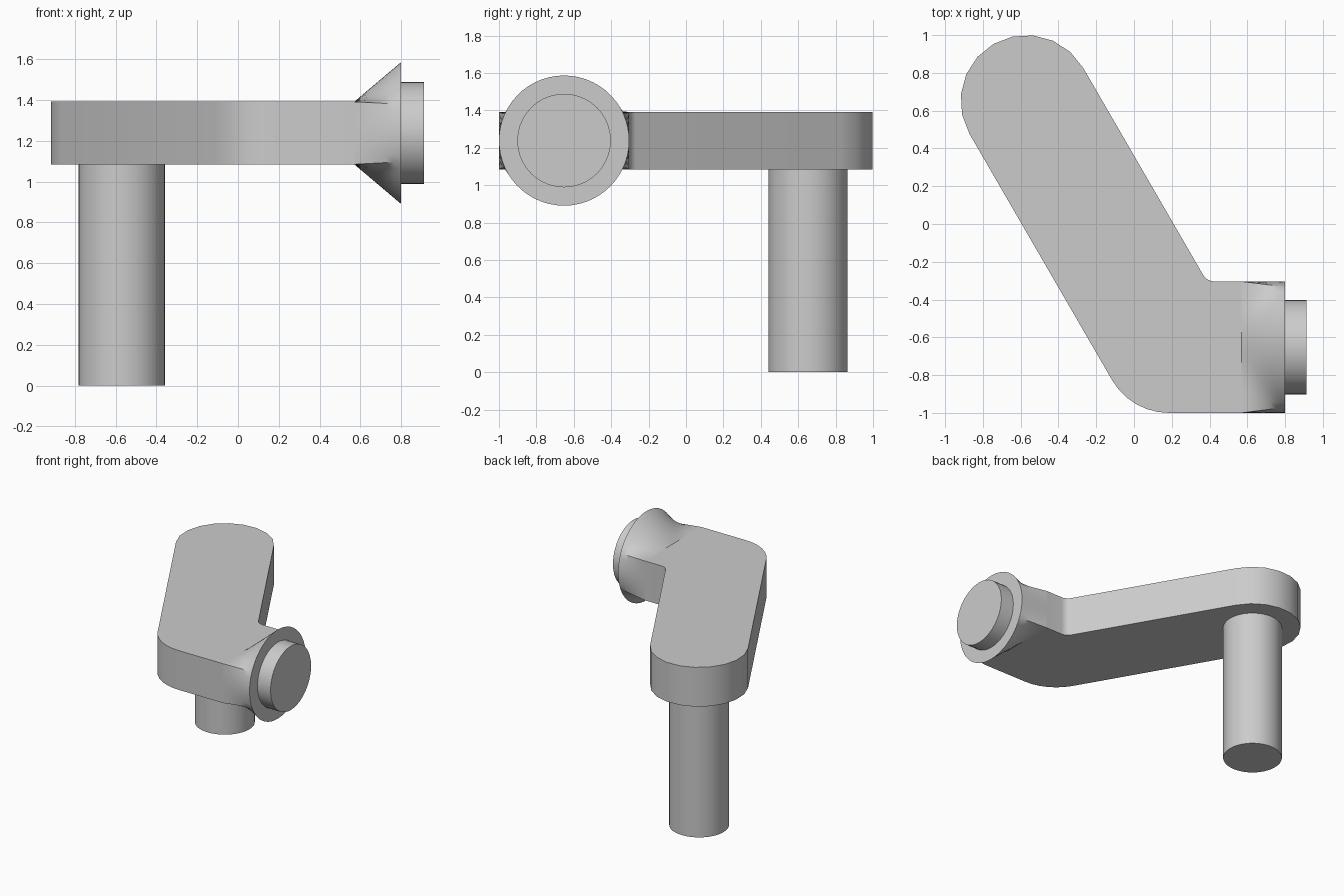
import bpy, bmesh, math
from math import cos, sin, radians, pi
from mathutils import Vector, Matrix

cube = bpy.data.objects.get("Cube")
if cube:
    bpy.data.objects.remove(cube, do_unlink=True)

grey = bpy.data.materials.new("plain grey")
grey.use_nodes = True
colour = (0.6, 0.6, 0.6, 1)
grey.diffuse_color = colour
grey.node_tree.nodes["Principled BSDF"].inputs["Base Color"].default_value = colour

R = 0.348                      # half width of the arm
Z0, Z1 = 1.085, 1.392          # underside and top of the arm
MID = (Z0 + Z1) / 2
FLARE, FACE, TIP = 0.57, 0.80, 0.913
post = Vector((-0.57, 0.652))
elbow = Vector((0.185, -0.652))


def finish(name, bm):
    bmesh.ops.recalc_face_normals(bm, faces=bm.faces)
    mesh = bpy.data.meshes.new(name)
    bm.to_mesh(mesh)
    bm.free()
    mesh.materials.append(grey)
    obj = bpy.data.objects.new(name, mesh)
    bpy.context.collection.objects.link(obj)
    bpy.ops.object.select_all(action='DESELECT')
    obj.select_set(True)
    bpy.context.view_layer.objects.active = obj
    bpy.ops.object.shade_smooth_by_angle(angle=radians(30))
    return obj


def cylinder(name, radius, length, centre, turn=0):
    bm = bmesh.new()
    place = Matrix.Translation(centre) @ Matrix.Rotation(turn, 4, 'Y')
    bmesh.ops.create_cone(bm, cap_ends=True, segments=40, radius1=radius,
                          radius2=radius, depth=length, matrix=place)
    return finish(name, bm)


def arc(centre, radius, start, end, steps):
    angles = [radians(start + (end - start) * i / steps) for i in range(steps + 1)]
    return [centre + radius * Vector((cos(a), sin(a))) for a in angles]


# Cranked arm: round end, rounded outer elbow, small inner fillet
fillet = 0.07
inner = elbow + (R + fillet) / cos(pi / 6) * Vector((cos(pi / 3), sin(pi / 3)))
outline = arc(post, R, 30, 210, 10)
outline += arc(elbow, R, 210, 270, 6)
outline += [Vector((FLARE, elbow.y - R)), Vector((FLARE, elbow.y + R))]
outline += arc(inner, fillet, 270, 210, 5)
bm = bmesh.new()
base = bm.faces.new([bm.verts.new((p.x, p.y, Z0)) for p in outline])
top = bmesh.ops.extrude_face_region(bm, geom=[base])["geom"]
bmesh.ops.translate(bm, vec=(0, 0, Z1 - Z0),
                    verts=[v for v in top if isinstance(v, bmesh.types.BMVert)])
finish("cranked_arm", bm)

# Flared collar: lofted from the arm's rectangular section to a round face
half = (Z1 - Z0) / 2
corner = math.atan2(half, R)
angles = []
for start, end, steps in ((-corner, corner, 8), (corner, pi - corner, 20),
                          (pi - corner, pi + corner, 8), (pi + corner, 2 * pi - corner, 20)):
    angles += [start + (end - start) * i / steps for i in range(steps)]
bm = bmesh.new()
rings = []
levels = 6
for k in range(levels + 1):
    t = k / levels
    ring = []
    for a in angles:
        box = min(R / max(abs(cos(a)), 1e-6), half / max(abs(sin(a)), 1e-6))
        r = box + (R - box) * t
        ring.append(bm.verts.new((FLARE + (FACE - FLARE) * t,
                                  elbow.y + r * cos(a), MID + r * sin(a))))
    rings.append(ring)
n = len(angles)
for low, high in zip(rings, rings[1:]):
    for i in range(n):
        j = (i + 1) % n
        bm.faces.new((low[i], low[j], high[j], high[i]))
bm.faces.new(rings[-1])
finish("flared_collar", bm)

# Pin on the collar and the upright post under the arm
cylinder("collar_pin", 0.25, TIP - FACE, ((TIP + FACE) / 2, elbow.y, MID), pi / 2)
cylinder("upright_post", 0.212, Z0, (post.x, post.y, Z0 / 2))
